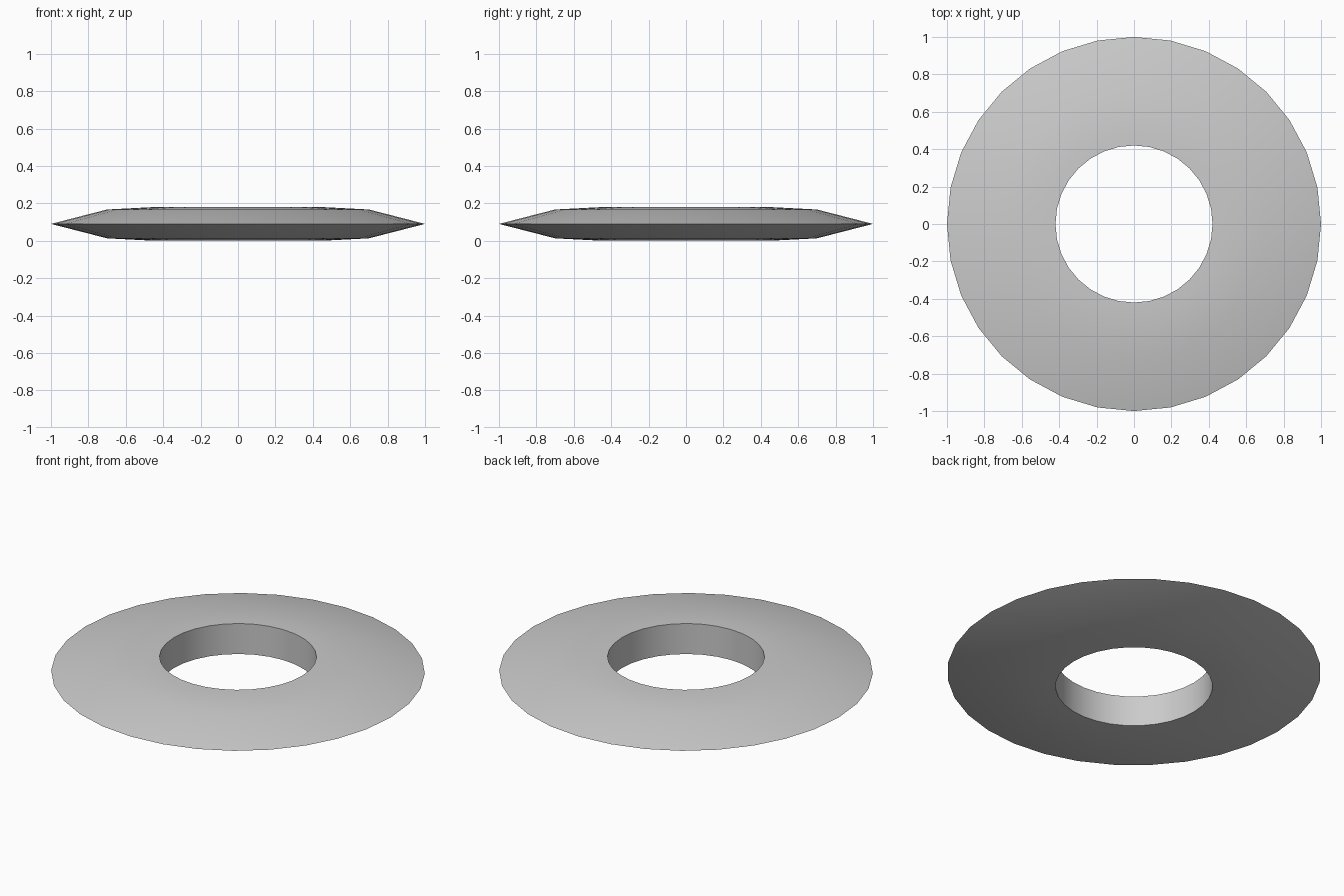
import bpy, bmesh, math

if "Cube" in bpy.data.objects:
    bpy.data.objects.remove(bpy.data.objects["Cube"])

SIDES = 32
# cross-section (radius, height): hole wall, domed top, thin rim, mirrored underside
MID = 0.092
upper = [(0.42, 0.09), (0.47, 0.089), (0.70, 0.077)]
profile = [(r, MID + h) for r, h in upper] + [(1.0, MID)]
profile += [(r, MID - h) for r, h in reversed(upper)]

# ring disc: revolve the closed section around z
bm = bmesh.new()
rings = []
for i in range(SIDES):
    a = 2 * math.pi * i / SIDES
    rings.append([bm.verts.new((r * math.cos(a), r * math.sin(a), z)) for r, z in profile])
n = len(profile)
for i in range(SIDES):
    p, q = rings[i], rings[(i + 1) % SIDES]
    for j in range(n):
        k = (j + 1) % n
        bm.faces.new((p[j], p[k], q[k], q[j]))
bmesh.ops.recalc_face_normals(bm, faces=bm.faces)
low = min(v.co.z for v in bm.verts)
bmesh.ops.translate(bm, verts=bm.verts, vec=(0, 0, -low))

mesh = bpy.data.meshes.new("ring_disc")
bm.to_mesh(mesh)
bm.free()
disc = bpy.data.objects.new("ring_disc", mesh)
bpy.context.collection.objects.link(disc)

# smooth faces, sharp rim and hole edges
bpy.context.view_layer.objects.active = disc
disc.select_set(True)
bpy.ops.object.shade_smooth_by_angle(angle=math.radians(35))
